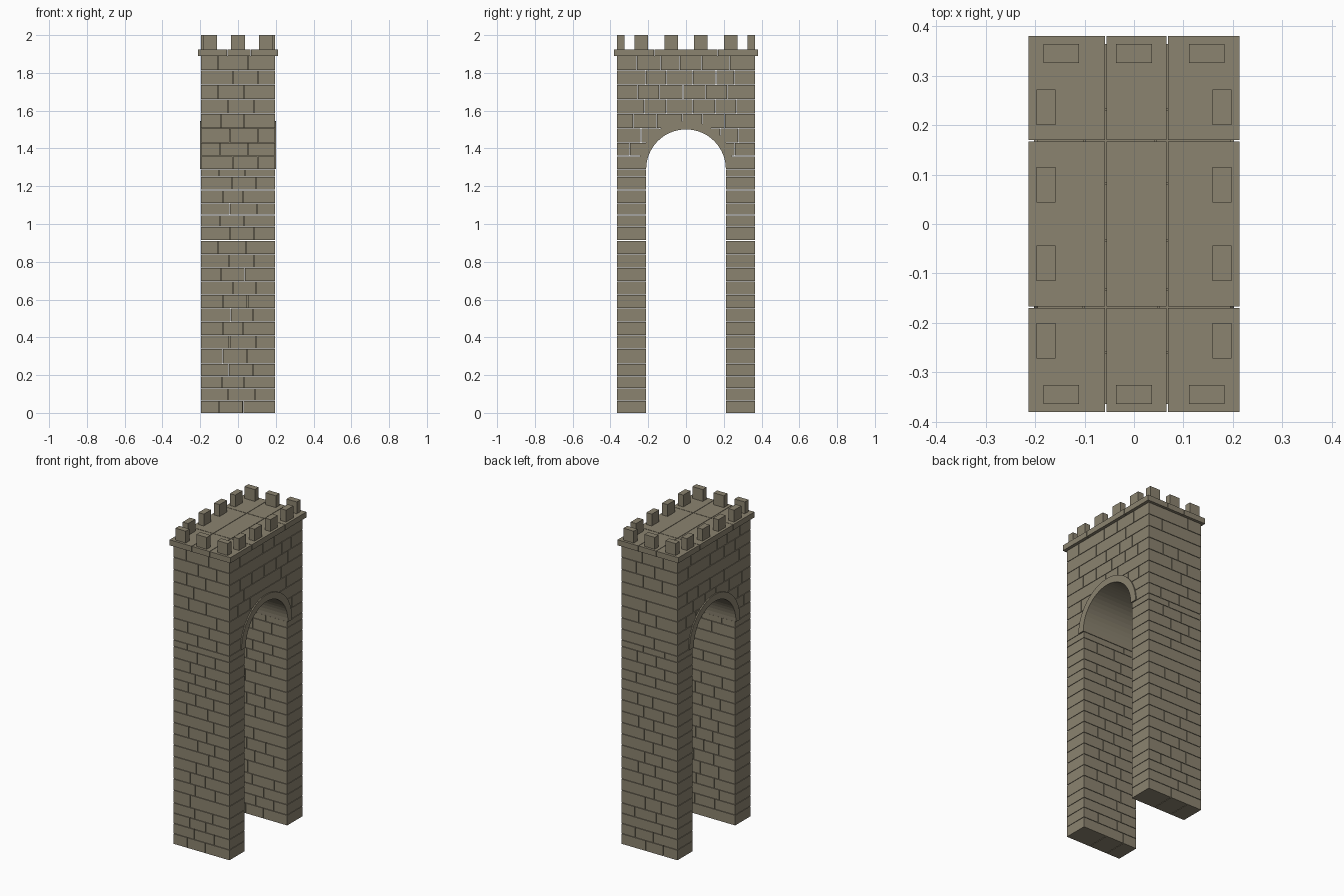
import bpy, bmesh, math, random

cube = bpy.data.objects.get("Cube")
if cube:
    bpy.data.objects.remove(cube, do_unlink=True)
random.seed(4)

stone = bpy.data.materials.new("weathered stone")
stone.use_nodes = True
COLOUR = (0.26, 0.229, 0.162, 1)
stone.diffuse_color = COLOUR
stone.node_tree.nodes["Principled BSDF"].inputs["Base Color"].default_value = COLOUR

GAP = 0.003
HALF_X, HALF_Y = 0.195, 0.364
LEG_Y, SPRING, RADIUS = 0.213, 1.29, 0.22


def prism(bm, outline, x0, x1):
    """Extrude a (y, z) outline from x0 to x1."""
    a = [bm.verts.new((x0, y, z)) for y, z in outline]
    b = [bm.verts.new((x1, y, z)) for y, z in outline]
    bm.faces.new(a)
    bm.faces.new(b[::-1])
    n = len(a)
    for i in range(n):
        j = (i + 1) % n
        bm.faces.new((a[j], a[i], b[i], b[j]))


def box(bm, x0, x1, y0, y1, z0, z1):
    prism(bm, [(y0, z0), (y1, z0), (y1, z1), (y0, z1)], x0, x1)


def finish(bm, name):
    bmesh.ops.recalc_face_normals(bm, faces=bm.faces[:])
    mesh = bpy.data.meshes.new(name)
    bm.to_mesh(mesh)
    bm.free()
    mesh.materials.append(stone)
    obj = bpy.data.objects.new(name, mesh)
    bpy.context.collection.objects.link(obj)


def spans(lo, hi, size, shift=0.0):
    """Split a length into jittered bricks with open joints."""
    n = max(1, round((hi - lo) / size))
    step = (hi - lo) / n
    cuts = [lo + step * (i + shift + random.uniform(-.12, .12)) for i in range(1, n)]
    edges = [lo] + cuts + [hi]
    return [(a + (GAP / 2 if i else 0), b - (GAP / 2 if i < n - 1 else 0))
            for i, (a, b) in enumerate(zip(edges, edges[1:]))]


def arch_z(y):
    return SPRING + math.sqrt(max(0, RADIUS ** 2 - y * y)) if abs(y) < RADIUS else 0


def brick_over_arch(bm, x0, x1, y0, y1, z0, z1):
    """A brick whose underside follows the arch."""
    ys = [y0 + (y1 - y0) * i / 10 for i in range(11)]
    low = [(y, min(z1 - 0.001, max(z0, arch_z(y)))) for y in ys]
    if all(z == z0 for _, z in low):
        box(bm, x0, x1, y0, y1, z0, z1)
    else:
        prism(bm, low + [(y1, z1), (y0, z1)], x0, x1)


# Course heights
marks = [0, .26, .34, .84, .985, 1.11, 1.25, SPRING, 1.43, 1.89]
levels = [0]
for a, b in zip(marks, marks[1:]):
    n = max(1, round((b - a) / 0.072))
    levels += [a + (b - a) * (i + 1) / n for i in range(n)]

# Leg and upper wall masonry
front, back, upper = bmesh.new(), bmesh.new(), bmesh.new()
for row, (a, b) in enumerate(zip(levels, levels[1:])):
    z0, z1 = a + (GAP / 2 if a else 0), b - GAP / 2
    shift = 0.2 if row % 2 else -0.2
    if b <= SPRING + 0.001:
        for bm, y0, y1 in ((front, -HALF_Y, -LEG_Y), (back, LEG_Y, HALF_Y)):
            for x0, x1 in spans(-HALF_X, HALF_X, 0.13, shift):
                box(bm, x0, x1, y0, y1, z0, z1)
        continue
    rise = z1 - SPRING
    if rise < RADIUS:
        edge = math.sqrt(RADIUS ** 2 - rise ** 2)
        ranges = [(-HALF_Y, -edge), (edge, HALF_Y)]
    else:
        ranges = [(-HALF_Y, HALF_Y)]
    for lo, hi in ranges:
        for y0, y1 in spans(lo, hi, 0.12, shift):
            for x0, x1 in spans(-HALF_X, HALF_X, 0.13, shift):
                brick_over_arch(upper, x0, x1, y0, y1, z0, z1)
finish(front, "front_leg")
finish(back, "back_leg")
finish(upper, "upper_wall")

# Arch ring running through the gateway
ring = bmesh.new()
angles = [math.pi * i / 28 for i in range(29)]
outline = [(r * math.cos(t), SPRING + r * math.sin(t))
           for r, ts in ((0.254, angles), (0.211, angles[::-1])) for t in ts]
prism(ring, outline, -0.202, 0.202)
finish(ring, "arch_ring")

# Roof slabs with open joints
roof = bmesh.new()
xs, ys = [-.213, -.057, .067, .213], [-.38, -.168, .168, .38]
for i in range(3):
    for j in range(3):
        box(roof, xs[i] + GAP / 2 * (i > 0), xs[i + 1] - GAP / 2 * (i < 2),
            ys[j] + GAP / 2 * (j > 0), ys[j + 1] - GAP / 2 * (j < 2), 1.89, 1.925)
finish(roof, "roof_slabs")

# Battlements round the edge
merlons = bmesh.new()
for s in (-1, 1):
    for x in (-.147, 0, .147):
        box(merlons, x - .036, x + .036, s * .345 - .019, s * .345 + .019, 1.925, 2)
    for y in (-.236, -.079, .079, .236):
        box(merlons, s * .178 - .019, s * .178 + .019, y - .036, y + .036, 1.925, 2)
finish(merlons, "battlements")
